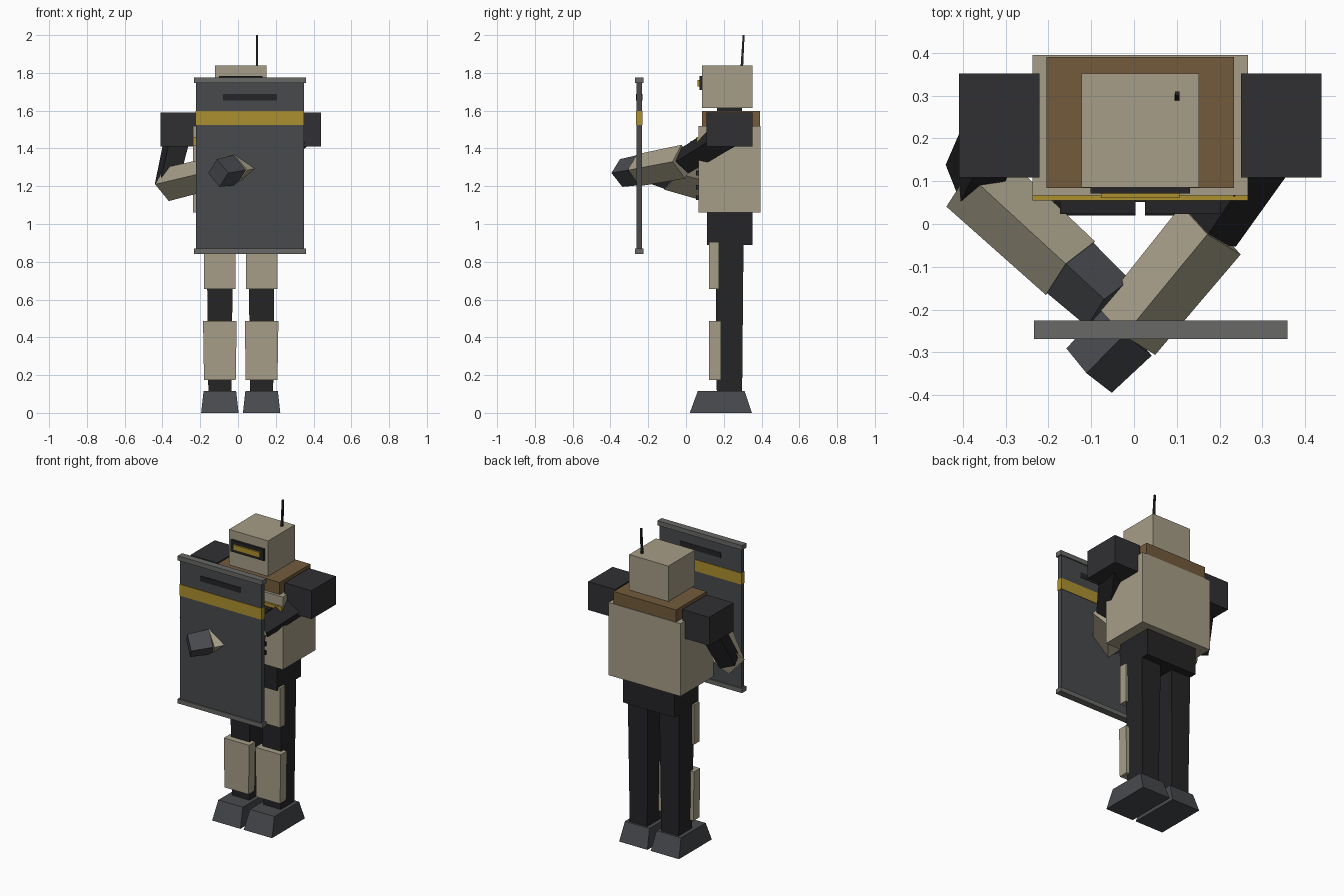
import bpy, bmesh
from mathutils import Vector

if "Cube" in bpy.data.objects:
    bpy.data.objects.remove(bpy.data.objects["Cube"])

CX = 0.0145  # body centre line


def mat(name, r, g, b):
    m = bpy.data.materials.new(name)
    m.diffuse_color = (r, g, b, 1)
    m.use_nodes = True
    m.node_tree.nodes["Principled BSDF"].inputs["Base Color"].default_value = m.diffuse_color
    return m


TAN = mat("tan_armour", 0.38, 0.34, 0.245)
BLACK = mat("black_cloth", 0.018, 0.018, 0.02)
PAD = mat("dark_padding", 0.03, 0.03, 0.033)
BOOT = mat("boot_grey", 0.065, 0.068, 0.075)
PLATE = mat("shield_grey", 0.065, 0.068, 0.072)
TRIM = mat("trim_grey", 0.14, 0.14, 0.135)
BROWN = mat("brown_leather", 0.17, 0.105, 0.045)
GOLD = mat("gold", 0.42, 0.28, 0.03)


def loft(name, low, high, material):
    """Closed four-sided solid between two rings."""
    bm = bmesh.new()
    a = [bm.verts.new(p) for p in low]
    b = [bm.verts.new(p) for p in high]
    bm.faces.new(a)
    bm.faces.new(b)
    for i in range(4):
        j = (i + 1) % 4
        bm.faces.new((a[i], a[j], b[j], b[i]))
    bmesh.ops.recalc_face_normals(bm, faces=bm.faces)
    me = bpy.data.meshes.new(name)
    bm.to_mesh(me)
    bm.free()
    me.materials.append(material)
    ob = bpy.data.objects.new(name, me)
    bpy.context.collection.objects.link(ob)
    return ob


def rect(x, y, z):
    return [(x[0], y[0], z), (x[1], y[0], z), (x[1], y[1], z), (x[0], y[1], z)]


def box(name, x, y, z, material, xt=None, yt=None):
    """Box from ranges; xt and yt give a different top rectangle."""
    return loft(name, rect(x, y, z[0]), rect(xt or x, yt or y, z[1]), material)


def span(half, centre=CX):
    return (centre - half, centre + half)


def bar(name, p, q, r0, r1, material):
    """Square limb between two points, standing on its edge."""
    p, q = Vector(p), Vector(q)
    d = (q - p).normalized()
    h = d.cross(Vector((0, 0, 1))).normalized()
    u = h.cross(d)
    ring = lambda c, r: [c + h * r, c + u * r, c - h * r, c - u * r]
    return loft(name, ring(p, r0), ring(q, r1), material)


# Legs, armour plates, boots, shoulders and chest pouches, one per side
for side, s in (("right", -1), ("left", 1)):
    lx = CX + s * 0.1105
    box(side + "_boot", span(0.099, lx), (0.02, 0.349), (0, 0.117), BOOT,
        span(0.086, lx), (0.063, 0.31))
    box(side + "_leg", span(0.061, lx), (0.163, 0.297), (0.10, 0.95), BLACK,
        span(0.07, lx), (0.155, 0.305))
    box(side + "_shin_plate", span(0.084, lx), (0.122, 0.184), (0.175, 0.487), TAN,
        span(0.089, lx))
    box(side + "_thigh_plate", span(0.083, lx), (0.123, 0.175), (0.655, 0.905), TAN)
    box(side + "_shoulder", span(0.094, CX + s * 0.33), (0.109, 0.352),
        (1.41, 1.59), PAD)
    box(side + "_chest_pouch", span(0.088, CX + s * 0.0995), (0.023, 0.075),
        (1.30, 1.44), BLACK)

# Body
box("pelvis", span(0.18), (0.11, 0.352), (0.89, 1.07), BLACK)
box("torso", span(0.2525), (0.067, 0.395), (1.06, 1.52), TAN)
box("collar", span(0.219), (0.084, 0.391), (1.515, 1.597), BROWN)
box("neck", span(0.066), (0.165, 0.297), (1.58, 1.63), BLACK)
box("chest_stripe", span(0.2525), (0.055, 0.07), (1.415, 1.46), GOLD)
for i, z in enumerate((1.14, 1.195, 1.27)):
    box("belly_slat_%d" % i, span(0.14), (0.052, 0.07), (z - 0.012, z + 0.012), BLACK)

# Head
box("head", span(0.137), (0.085, 0.352), (1.613, 1.838), TAN)
box("visor_frame", span(0.116), (0.071, 0.09), (1.71, 1.783), BLACK)
box("visor_slit", span(0.092), (0.061, 0.073), (1.728, 1.762), GOLD)
box("antenna", span(0.006, 0.101), (0.288, 0.302), (1.82, 2.0), BLACK,
    span(0.005, 0.101), (0.3, 0.31))

# Arms reaching to the shield: shoulder, elbow, wrist, knuckles
arms = {
    "right": ((-0.316, 0.23, 1.48), (-0.378, 0.107, 1.21),
              (-0.149, -0.103, 1.265), (-0.06, -0.185, 1.287)),
    "left": ((0.345, 0.23, 1.48), (0.18, -0.014, 1.33),
             (-0.016, -0.252, 1.285), (-0.105, -0.343, 1.27)),
}
for side, (sh, el, wr, kn) in arms.items():
    bar(side + "_upper_arm", sh, el, 0.078, 0.07, BLACK)
    bar(side + "_forearm", el, wr, 0.09, 0.085, TAN)
    bar(side + "_hand", wr, kn, 0.08, 0.074, BOOT)

# Shield
SX = 0.0625
box("shield_plate", span(0.286, SX), (-0.261, -0.234), (0.85, 1.765), PLATE)
for name, z in (("bottom", (0.842, 0.87)), ("top", (1.747, 1.776))):
    box("shield_%s_trim" % name, span(0.2965, SX), (-0.269, -0.226), z, TRIM)
box("shield_band", span(0.288, SX), (-0.265, -0.231), (1.525, 1.597), GOLD)
box("shield_view_slot", span(0.143, SX), (-0.265, -0.231), (1.655, 1.688), BLACK)
